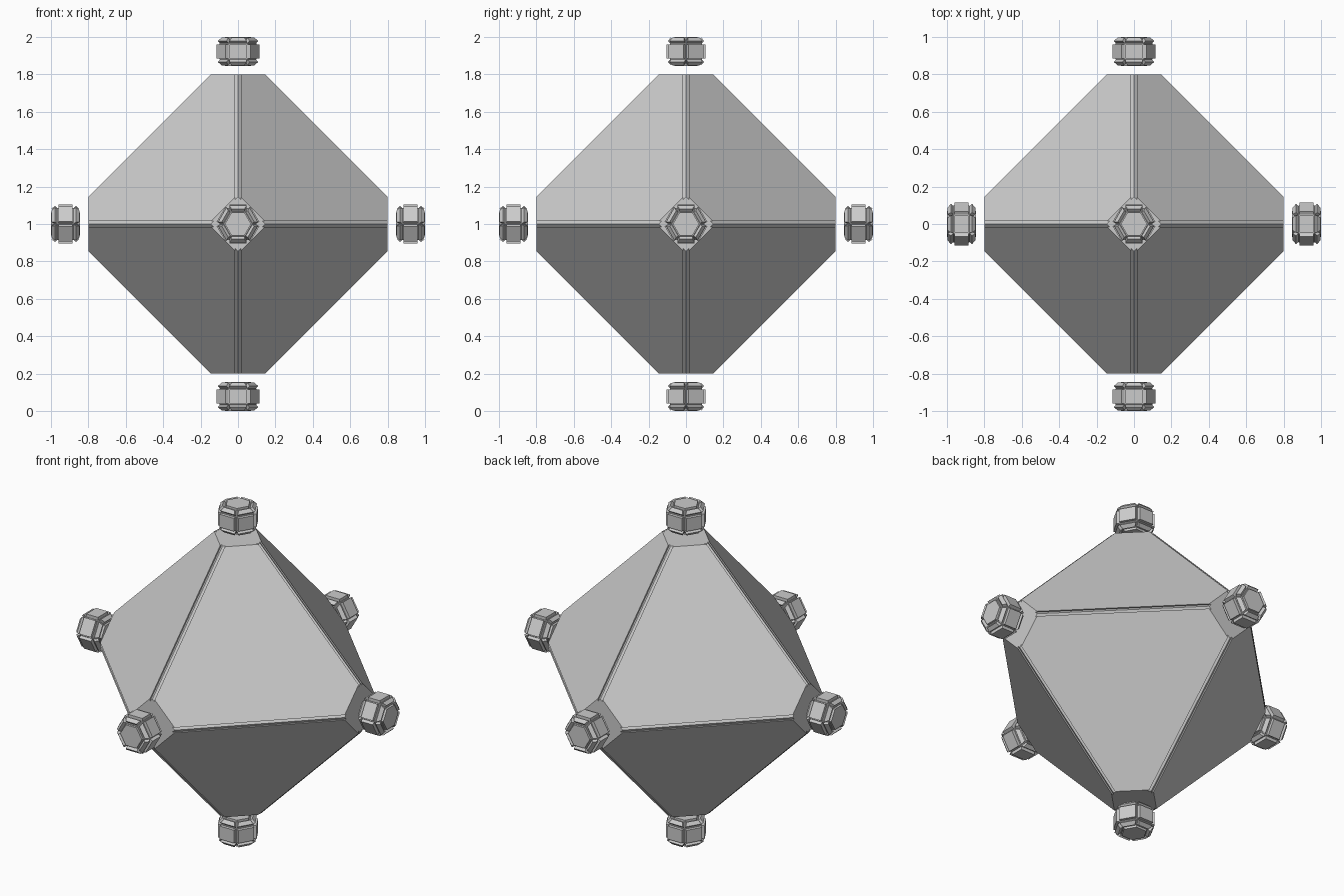
import bpy, bmesh
from itertools import permutations, product
from math import cos, sin, radians
from mathutils import Matrix, Vector

if "Cube" in bpy.data.objects:
    bpy.data.objects.remove(bpy.data.objects["Cube"])

CENTRE = Vector((0, 0, 1))


def finish(name, bm):
    bmesh.ops.recalc_face_normals(bm, faces=bm.faces[:])
    mesh = bpy.data.meshes.new(name)
    bm.to_mesh(mesh)
    bm.free()
    obj = bpy.data.objects.new(name, mesh)
    bpy.context.collection.objects.link(obj)
    return obj


def hull(name, points):
    bm = bmesh.new()
    for p in set(points):
        bm.verts.new(Vector(p) + CENTRE)
    bmesh.ops.convex_hull(bm, input=bm.verts[:])
    bmesh.ops.dissolve_limit(bm, angle_limit=radians(1),
                             verts=bm.verts[:], edges=bm.edges[:])
    return finish(name, bm)


signs = list(product((-1, 1), repeat=3))

# Core: octahedron with cut-off corners, seen in the seams between panels
hull("core", [tuple(s * c for s, c in zip(sg, p))
              for sg in signs for p in permutations((0.80, 0.145, 0.0))])

# Eight raised face panels leaving a narrow seam along every edge
for sg in signs:
    pts = [tuple(s * c for s, c in zip(sg, p))
           for base in ((0.80, 0.145, 0.015), (0.80, 0.13, 0.015))
           for p in permutations(base)]
    hull("face_panel", pts)


# Corner stud: six-sided barrel with every face raised as a small plate
def stud(matrix):
    bm = bmesh.new()
    rings = [[bm.verts.new((r * cos(radians(60 * i)), r * sin(radians(60 * i)), h))
              for i in range(6)]
             for h, r in ((-0.065, 0.075), (-0.042, 0.1), (0.042, 0.1), (0.065, 0.075))]
    bm.faces.new(rings[0][::-1])
    bm.faces.new(rings[-1])
    for a, b in zip(rings, rings[1:]):
        for i in range(6):
            j = (i + 1) % 6
            bm.faces.new((a[i], a[j], b[j], b[i]))
    bm.normal_update()
    faces = bm.faces[:]
    bmesh.ops.inset_individual(bm, faces=faces, thickness=0.005)
    for f in faces:
        n = f.normal.copy()
        ext = bmesh.ops.extrude_discrete_faces(bm, faces=[f])["faces"][0]
        depth = 0.0125 if abs(n.z) > 0.9 else 0.018
        bmesh.ops.translate(bm, verts=ext.verts[:], vec=n * depth)
    bm.transform(matrix)
    finish("corner_stud", bm)


to_x = Matrix(((0, 0, 1, 0), (1, 0, 0, 0), (0, 1, 0, 0), (0, 0, 0, 1)))
to_y = Matrix.Rotation(radians(-90), 4, 'X')
for rot in (to_x, to_y, Matrix.Identity(4)):
    for side in (-1, 1):
        pos = CENTRE + rot @ Vector((0, 0, 0.9225 * side))
        stud(Matrix.Translation(pos) @ rot)
